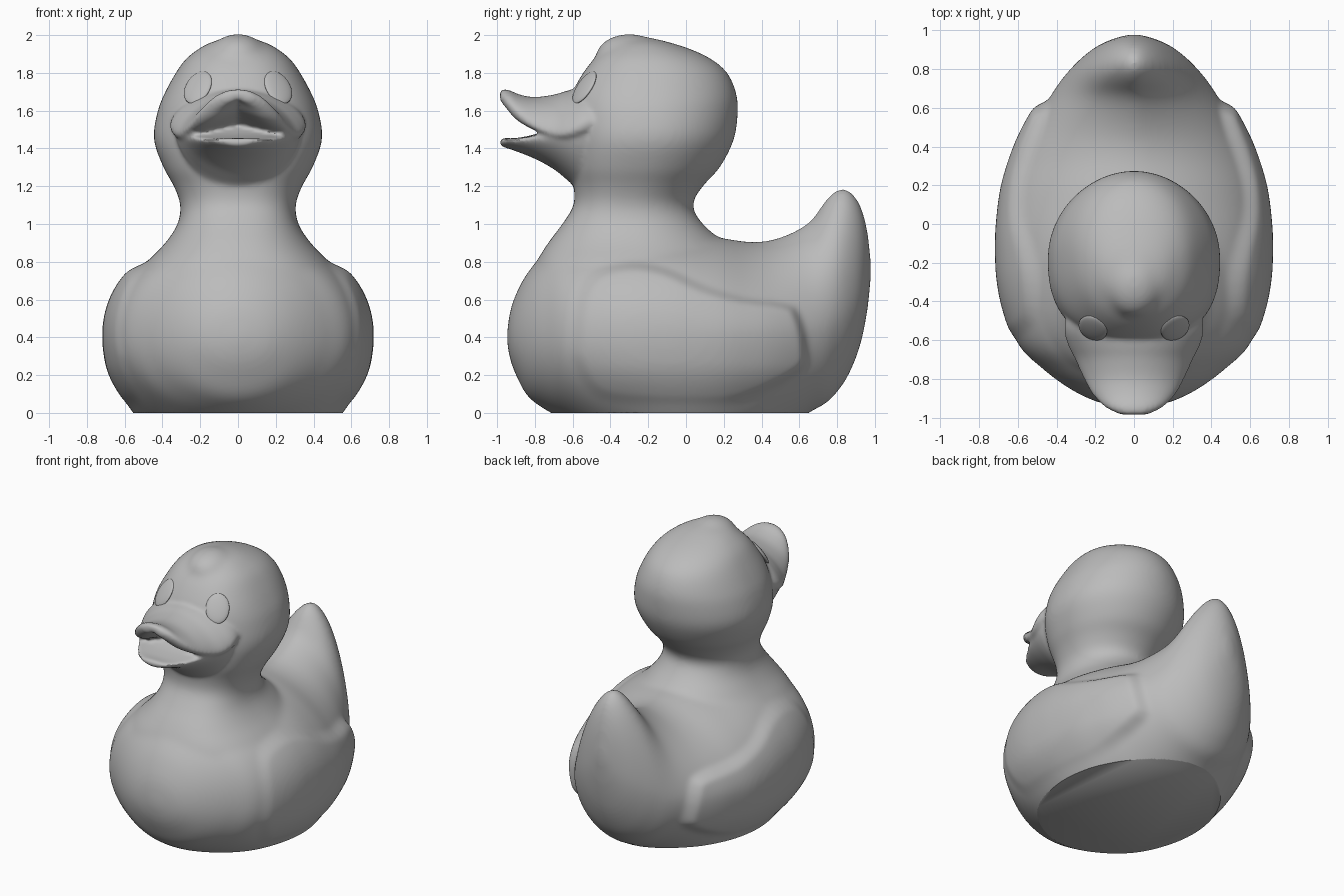
import bpy, bmesh, math
from mathutils import Vector
from mathutils.geometry import intersect_point_line

cube = bpy.data.objects.get("Cube")
if cube:
    bpy.data.objects.remove(cube, do_unlink=True)

grey = bpy.data.materials.new("plain grey")
grey.use_nodes = True
grey.diffuse_color = (0.5, 0.5, 0.5, 1)
grey.node_tree.nodes["Principled BSDF"].inputs["Base Color"].default_value = (0.5, 0.5, 0.5, 1)


def resample(rows, steps=6):
    """Smooth spline through the rows of a section table."""
    out = []
    for i in range(len(rows) - 1):
        a, b, c, d = (rows[min(max(i + k, 0), len(rows) - 1)] for k in (-1, 0, 1, 2))
        for s in range(steps):
            t = s / steps
            out.append([q + t / 2 * (r - p + t * (2 * p - 5 * q + 4 * r - w + t * (3 * (q - r) + w - p)))
                        for p, q, r, w in zip(a, b, c, d)])
    return out + [list(rows[-1])]


def power(v, p):
    return math.copysign(abs(v) ** (2 / p), v)


def ease(t):
    t = min(max(t, 0), 1)
    return t * t * (3 - 2 * t)


def loft(name, rows, section, count=64):
    """Closed skin through one ring per row."""
    bm = bmesh.new()
    rings = [[bm.verts.new(section(row, 2 * math.pi * k / count)) for k in range(count)]
             for row in resample(rows)]
    for a, b in zip(rings, rings[1:]):
        for k in range(count):
            n = (k + 1) % count
            bm.faces.new((a[k], a[n], b[n], b[k]))
    bm.faces.new(rings[0])
    bm.faces.new(rings[-1])
    bmesh.ops.recalc_face_normals(bm, faces=bm.faces)
    mesh = bpy.data.meshes.new(name)
    bm.to_mesh(mesh)
    bm.free()
    ob = bpy.data.objects.new(name, mesh)
    bpy.context.collection.objects.link(ob)
    return ob


def select(obs):
    bpy.ops.object.select_all(action='DESELECT')
    for ob in obs:
        ob.select_set(True)
    bpy.context.view_layer.objects.active = obs[0]


def fuse(obs, voxel, rounds):
    """Join parts into one skin and soften the seams."""
    select(obs)
    bpy.ops.object.join()
    ob = obs[0]
    mod = ob.modifiers.new("skin", 'REMESH')
    mod.mode, mod.voxel_size = 'VOXEL', voxel
    bpy.ops.object.modifier_apply(modifier=mod.name)
    mod = ob.modifiers.new("soften", 'SMOOTH')
    mod.factor, mod.iterations = 0.5, rounds
    bpy.ops.object.modifier_apply(modifier=mod.name)
    return ob


# Body and tail: y, half width, top, widest height, bottom, roundness of the top
def body_section(r, a):
    y, w, top, mid, low, p = r
    c, s = math.cos(a), math.sin(a)
    if s >= 0:
        return (w * power(c, p), y, mid + (top - mid) * power(s, p))
    return (w * c, y, mid + (mid - low) * s)


body = loft("duck_body", [
    (-.948, .02, .42, .40, .38, 2), (-.933, .14, .53, .4, .29, 2), (-.9, .24, .63, .4, .2, 2),
    (-.84, .35, .74, .4, .09, 2), (-.75, .47, .84, .4, .02, 2), (-.62, .6, .9, .4, -.05, 2.1),
    (-.4, .67, .93, .41, -.17, 2.15), (-.1, .69, .94, .41, -.28, 2.1), (.15, .665, .93, .41, -.27, 1.85),
    (.35, .6, .905, .42, -.2, 1.65), (.5, .53, .93, .42, -.1, 1.55), (.65, .44, 1.01, .43, 0, 1.5),
    (.74, .38, 1.13, .45, .05, 1.5), (.8, .33, 1.185, .5, .11, 1.55), (.86, .27, 1.185, .55, .2, 1.6),
    (.92, .19, 1.11, .62, .35, 1.7), (.96, .1, .97, .68, .54, 1.9), (.98, .02, .79, .76, .73, 2),
], body_section)


# Neck and head: z, front, back, half width
def head_section(r, a):
    z, front, back, w = r
    mid, half = (front + back) / 2, (back - front) / 2
    p = 2.4 if math.sin(a) < 0 else 2
    return (w * power(math.cos(a), p), mid + half * power(math.sin(a), p), z)


head = loft("head", [
    (.7, -.82, .3, .56), (.8, -.79, .27, .48), (.9, -.73, .2, .385), (1.0, -.655, .09, .32),
    (1.1, -.595, .035, .305), (1.2, -.595, .09, .34), (1.3, -.62, .18, .395), (1.45, -.625, .255, .447),
    (1.6, -.62, .275, .425), (1.7, -.6, .265, .385), (1.8, -.545, .22, .33), (1.87, -.49, .14, .28),
    (1.92, -.43, .04, .22), (1.96, -.37, -.08, .15), (1.985, -.31, -.18, .06),
], head_section)

# Tuft on the crown
bpy.ops.mesh.primitive_uv_sphere_add(segments=32, ring_count=20, location=(0, -.3, 1.885))
tuft = bpy.context.object
tuft.scale = (.155, .18, .122)
duck = fuse([body, head, tuft], .016, 20)
duck.name = "duck_body"

# Wings: raised panels on both flanks, sharpest along the top and rear
wing = [(-.62, .3), (-.59, .6), (-.5, .76), (-.3, .81), (-.1, .78), (.1, .69), (.3, .63),
        (.52, .6), (.61, .54), (.66, .35), (.62, .2), (.3, .03), (0, .01), (-.4, .03), (-.55, .13)]
outline = [Vector(p) for p in resample(wing + wing[:1], 3)]
sides = list(zip(outline, outline[1:]))


def wing_height(y, z):
    p, inside, dist = Vector((y, z)), False, 1
    for a, b in sides:
        if (a.y > z) != (b.y > z) and y < a.x + (z - a.y) / (b.y - a.y) * (b.x - a.x):
            inside = not inside
        t = min(max(intersect_point_line(p, a, b)[1], 0), 1)
        dist = min(dist, (a.lerp(b, t) - p).length)
    if not inside:
        return 0
    return ease(dist / .09) * (.4 + .6 * ease((y + .62) / .4)) * ease(z / .3 + .1) * (.03 + .015 * ease(y * 2))


lifts = [(v, v.normal * wing_height(v.co.y, v.co.z)) for v in duck.data.vertices
         if abs(v.co.x) > .2 and 0 < v.co.z < .85 and -.65 < v.co.y < .7]
for v, lift in lifts:
    v.co += lift


# Upper bill: y, half width, ridge, edge, underside
def upper_section(r, a):
    y, w, top, edge, under = r
    c, s = math.cos(a), math.sin(a)
    if s >= 0:
        return (w * c, y, edge + (top - edge) * s ** 1.3)
    return (w * c, y, edge - (under - edge) * s - min(.055, (top - edge) * .6) * abs(math.sin(2 * a)))


upper = loft("upper_bill", [
    (-.42, .33, 1.7, 1.55, 1.5), (-.5, .355, 1.72, 1.54, 1.5), (-.56, .36, 1.72, 1.515, 1.5),
    (-.63, .34, 1.705, 1.485, 1.51), (-.7, .305, 1.685, 1.48, 1.53), (-.8, .26, 1.672, 1.515, 1.57),
    (-.88, .215, 1.685, 1.57, 1.605), (-.945, .15, 1.712, 1.64, 1.65), (-.985, .07, 1.71, 1.68, 1.665),
], upper_section)


# Lower bill with raised tongue: y, half width, top, edge, underside
def lower_section(r, a):
    y, w, top, edge, under = r
    c, s = math.cos(a), math.sin(a)
    if s >= 0:
        return (w * c, y, edge + (top - edge) * s)
    return (w * c, y, edge - (edge - under) * abs(s) ** 1.4)


lower = loft("lower_bill", [
    (-.42, .33, 1.53, 1.47, 1.12), (-.55, .33, 1.53, 1.47, 1.165), (-.62, .315, 1.53, 1.465, 1.225),
    (-.7, .285, 1.515, 1.46, 1.29), (-.8, .24, 1.475, 1.455, 1.345), (-.9, .18, 1.455, 1.45, 1.385),
    (-.96, .12, 1.455, 1.445, 1.405), (-.985, .06, 1.455, 1.44, 1.415),
], lower_section)
duck = fuse([duck, upper, lower], .013, 7)

# Flat base
bm = bmesh.new()
bm.from_mesh(duck.data)
bmesh.ops.bisect_plane(bm, geom=bm.verts[:] + bm.edges[:] + bm.faces[:], dist=1e-5,
                       plane_co=(0, 0, 0), plane_no=(0, 0, 1), clear_inner=True)
bmesh.ops.holes_fill(bm, edges=[e for e in bm.edges if e.is_boundary], sides=0)
bmesh.ops.recalc_face_normals(bm, faces=bm.faces)
bm.to_mesh(duck.data)
bm.free()
duck.data.update()

# Eyes: shallow ovals seated on the head
parts = [duck]
for side, name in ((1, "left_eye"), (-1, "right_eye")):
    spot = duck.closest_point_on_mesh(Vector((.22 * side, -.55, 1.73)))[1]
    bpy.ops.mesh.primitive_uv_sphere_add(segments=40, ring_count=20, location=spot)
    eye = bpy.context.object
    eye.name = name
    eye.scale = (.078, .102, .02)
    facing = Vector((.42 * side, -.72, .55))
    eye.rotation_euler = facing.to_track_quat('Z', 'Y').to_euler()
    parts.append(eye)

for ob in parts:
    ob.data.materials.clear()
    ob.data.materials.append(grey)
select(parts)
bpy.ops.object.shade_smooth_by_angle(angle=math.radians(50))
